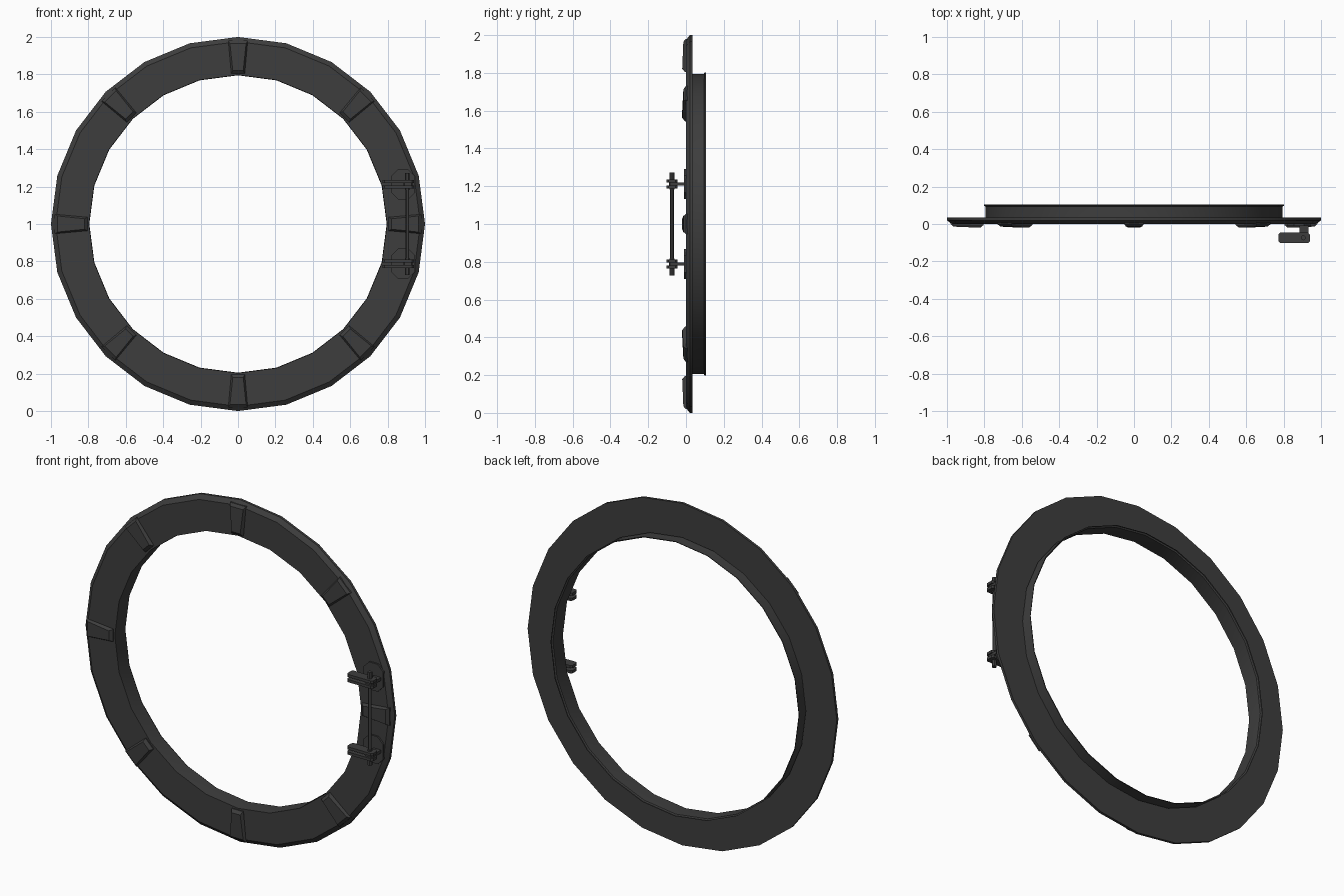
import bpy, bmesh, math
from mathutils import Matrix, Vector

if "Cube" in bpy.data.objects:
    bpy.data.objects.remove(bpy.data.objects["Cube"])

SEG = 24
CZ = 1.0

metal = bpy.data.materials.new("dark_grey")
metal.diffuse_color = (0.047, 0.047, 0.047, 1)
metal.use_nodes = True
metal.node_tree.nodes["Principled BSDF"].inputs["Base Color"].default_value = metal.diffuse_color


def finish(bm, name, fix=True):
    if fix:
        bmesh.ops.recalc_face_normals(bm, faces=bm.faces)
    me = bpy.data.meshes.new(name)
    bm.to_mesh(me)
    bm.free()
    ob = bpy.data.objects.new(name, me)
    bpy.context.collection.objects.link(ob)
    me.materials.append(metal)
    return ob


def smooth(ob):
    bpy.ops.object.select_all(action='DESELECT')
    ob.select_set(True)
    bpy.context.view_layer.objects.active = ob
    bpy.ops.object.shade_smooth_by_angle(angle=math.radians(30))


def prism(name, outline, axis, lo, hi):
    """Extrude a 2D outline along y (outline is x,z) or z (outline is x,y)."""
    bm = bmesh.new()
    put = (lambda a, b, t: (a, t, b)) if axis == 'y' else (lambda a, b, t: (a, b, t))
    lower = [bm.verts.new(put(a, b, lo)) for a, b in outline]
    upper = [bm.verts.new(put(a, b, hi)) for a, b in outline]
    n = len(outline)
    bm.faces.new(lower)
    bm.faces.new(upper)
    for i in range(n):
        j = (i + 1) % n
        bm.faces.new((lower[i], lower[j], upper[j], upper[i]))
    return finish(bm, name)


def cut_rect(x0, x1, y0, y1, c):
    return [(x0 + c, y0), (x1 - c, y0), (x1, y0 + c), (x1, y1 - c),
            (x1 - c, y1), (x0 + c, y1), (x0, y1 - c), (x0, y0 + c)]


def cylinder(name, x, y, z0, z1, r, n=12):
    bm = bmesh.new()
    bmesh.ops.create_cone(bm, cap_ends=True, segments=n, radius1=r, radius2=r,
                          depth=z1 - z0,
                          matrix=Matrix.Translation((x, y, (z0 + z1) / 2)))
    ob = finish(bm, name)
    smooth(ob)


# Flange with a thin inward-facing sleeve at the back: (radius, y) profile
profile = [(0.80, 0.035), (1.0, 0.035), (1.0, 0.02), (0.975, 0.0), (0.797, 0.0),
           (0.795, 0.035), (0.795, 0.094), (0.803, 0.098), (0.803, 0.105)]
bm = bmesh.new()
rings = []
for r, y in profile:
    rings.append([bm.verts.new((r * math.cos(2 * math.pi * k / SEG), y,
                                CZ + r * math.sin(2 * math.pi * k / SEG)))
                  for k in range(SEG)])
for a, b in zip(rings, rings[1:]):
    for k in range(SEG):
        n = (k + 1) % SEG
        bm.faces.new((a[k], a[n], b[n], b[k]))
smooth(finish(bm, "ring_flange", fix=False))

# Eight wedge blocks with bevelled fronts: (radius, half width, y)
sections = [
    [(0.805, 0.036, 0.034), (0.98, 0.052, 0.034)],
    [(0.805, 0.036, -0.006), (0.98, 0.052, -0.001)],
    [(0.822, 0.028, -0.02), (0.965, 0.043, -0.014)],
]
for i in range(8):
    rot = Matrix.Translation((0, 0, CZ)) @ Matrix.Rotation(i * math.pi / 4, 4, 'Y')
    bm = bmesh.new()
    loops = []
    for (r0, w0, y0), (r1, w1, y1) in sections:
        loops.append([bm.verts.new(rot @ Vector(p)) for p in
                      ((-w0, y0, r0), (w0, y0, r0), (w1, y1, r1), (-w1, y1, r1))])
    bm.faces.new(loops[0])
    bm.faces.new(loops[-1])
    for a, b in zip(loops, loops[1:]):
        for k in range(4):
            n = (k + 1) % 4
            bm.faces.new((a[k], a[n], b[n], b[k]))
    finish(bm, f"wedge_block_{i + 1}")

# Hinge brackets, above and below the centre
for tag, s in (("upper", 1), ("lower", -1)):
    zc = CZ + s * 0.212
    prism(f"{tag}_bracket_plate", cut_rect(0.82, 0.945, zc - 0.08, zc + 0.08, 0.035),
          'y', -0.01, 0.005)
    prism(f"{tag}_bracket_post", cut_rect(0.885, 0.932, -0.09, -0.005, 0.004),
          'z', zc - 0.009, zc + 0.009)
    for k, d in (("a", 0.015), ("b", -0.015)):
        prism(f"{tag}_fork_plate_{k}", cut_rect(0.772, 0.94, -0.102, -0.046, 0.01),
              'z', zc + d - 0.008, zc + d + 0.008)
    z0, z1 = sorted((zc - s * 0.03, CZ + s * 0.272))
    cylinder(f"{tag}_hinge_pin", 0.905, -0.074, z0, z1, 0.013)

# Rod joining the brackets
cylinder("hinge_rod", 0.905, -0.074, 0.74, 1.26, 0.0095)
